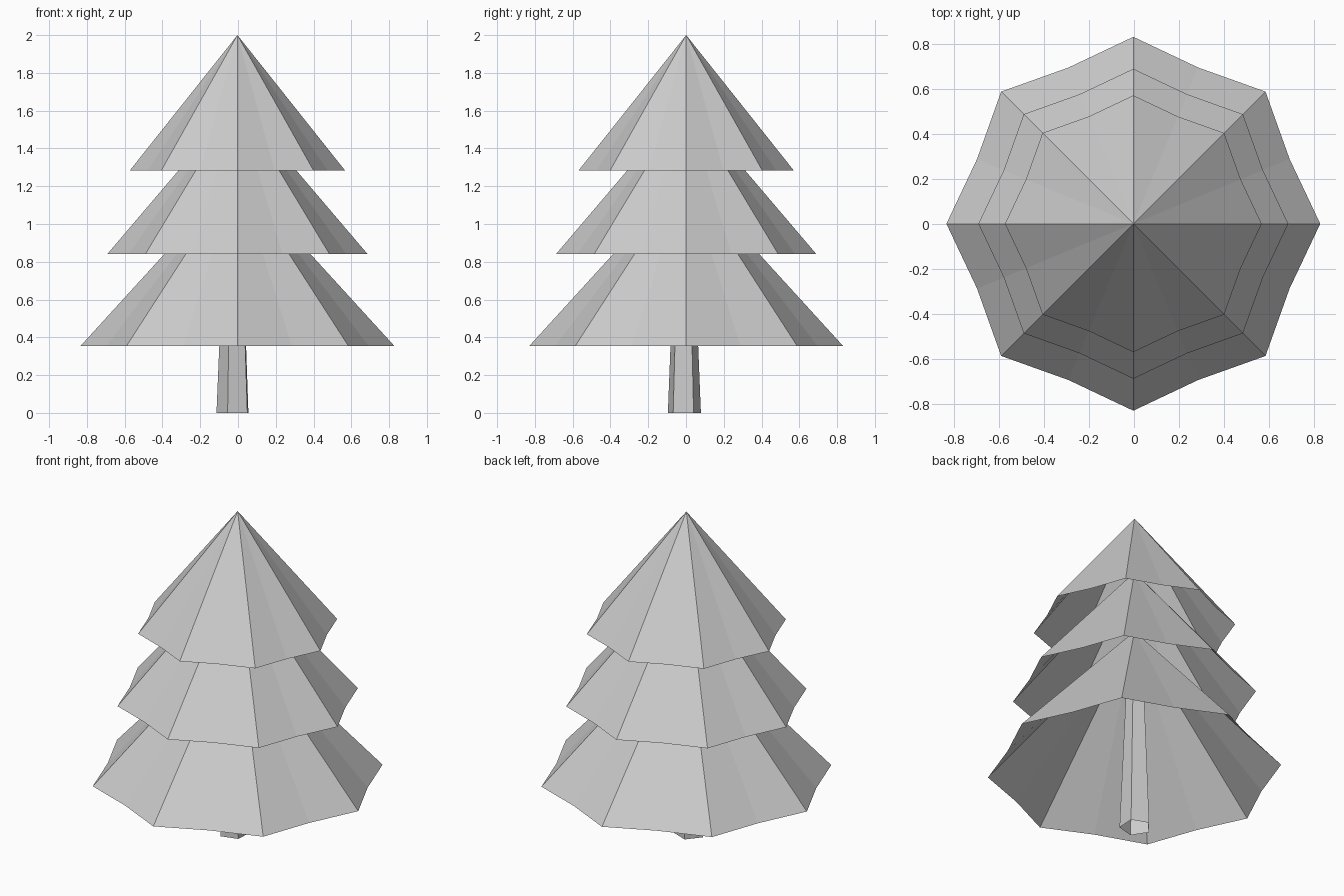
import bpy
from math import cos, sin, pi, radians

if "Cube" in bpy.data.objects:
    bpy.data.objects.remove(bpy.data.objects["Cube"])


def add_mesh(name, verts, faces):
    mesh = bpy.data.meshes.new(name)
    mesh.from_pydata(verts, [], faces)
    mesh.update()
    obj = bpy.data.objects.new(name, mesh)
    bpy.context.collection.objects.link(obj)
    return obj


def foliage_tier(name, radius, rim_z, apex_z, points=8, notch=0.905):
    # Open cone with a star-shaped rim: long and short spokes alternate
    n = points * 2
    verts = [(-0.003, 0.001, apex_z)]
    for i in range(n):
        a = 2 * pi * i / n
        r = radius if i % 2 == 0 else radius * notch
        verts.append((r * cos(a) - 0.003, r * sin(a) + 0.001, rim_z))
    faces = [(0, 1 + i, 1 + (i + 1) % n) for i in range(n)]
    return add_mesh(name, verts, faces)


def open_trunk(name, center, radius, height, taper, sides=5, turn=33):
    # Tapered tube, open at both ends, set slightly off the tree's axis
    verts = []
    for z, r in ((0, radius), (height, radius * taper)):
        for i in range(sides):
            a = radians(turn) + 2 * pi * i / sides
            verts.append((center[0] + r * cos(a), center[1] + r * sin(a), z))
    faces = [(i, (i + 1) % sides, sides + (i + 1) % sides, sides + i)
             for i in range(sides)]
    return add_mesh(name, verts, faces)


# Three stacked layers of branches
foliage_tier("lower_foliage", 0.83, 0.355, 1.265)
foliage_tier("middle_foliage", 0.688, 0.842, 1.65)
foliage_tier("upper_foliage", 0.57, 1.283, 2.0)

# Trunk rising inside the lower layer
open_trunk("trunk", (-0.022, -0.01), 0.092, 1.15, 0.48)
